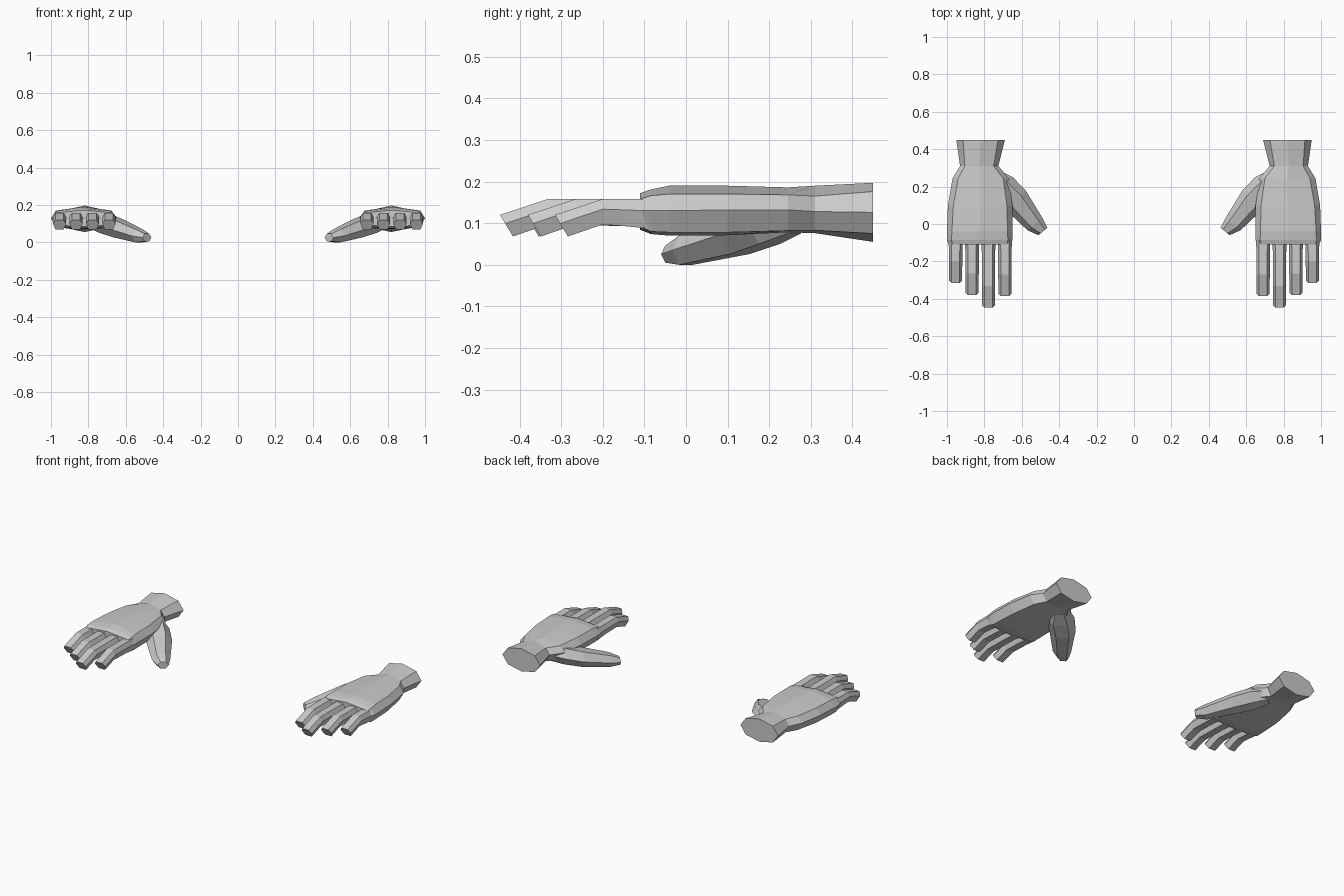
import bpy, bmesh
from mathutils import Vector

if "Cube" in bpy.data.objects:
    bpy.data.objects.remove(bpy.data.objects["Cube"])


def loft(name, rings):
    """Skin a chain of equal-sized rings, cap both ends and mirror across x."""
    bm = bmesh.new()
    rows = [[bm.verts.new(p) for p in ring] for ring in rings]
    n = len(rows[0])
    for a, b in zip(rows, rows[1:]):
        for i in range(n):
            j = (i + 1) % n
            bm.faces.new((a[i], a[j], b[j], b[i]))
    bm.faces.new(rows[0])
    bm.faces.new(rows[-1])
    bmesh.ops.recalc_face_normals(bm, faces=bm.faces)
    mesh = bpy.data.meshes.new(name)
    bm.to_mesh(mesh)
    bm.free()
    ob = bpy.data.objects.new(name, mesh)
    bpy.context.collection.objects.link(ob)
    ob.modifiers.new("mirror", 'MIRROR').use_axis[0] = True
    return ob


# Palm and wrist: octagonal sections along y
def palm_ring(y, x0, x1, inset, top, up, mid, low, bottom):
    c, h = (x0 + x1) / 2, (x1 - x0) / 2
    k = h * inset
    return [(c, y, top), (c + k, y, up), (x1, y, mid), (c + k, y, low),
            (c, y, bottom), (c - k, y, low), (x0, y, mid), (c - k, y, up)]


palm_sections = [
    (0.45, 0.69, 0.95, 0.72, 0.197, 0.176, 0.126, 0.075, 0.055),
    (0.31, 0.725, 0.93, 0.75, 0.19, 0.165, 0.128, 0.083, 0.076),
    (0.245, 0.67, 0.97, 0.80, 0.186, 0.168, 0.132, 0.082, 0.078),
    (0.10, 0.65, 0.995, 0.83, 0.19, 0.17, 0.132, 0.078, 0.071),
    (-0.04, 0.65, 1.0, 0.85, 0.19, 0.17, 0.13, 0.078, 0.070),
    (-0.085, 0.65, 1.0, 0.86, 0.181, 0.166, 0.13, 0.08, 0.074),
    (-0.11, 0.66, 0.99, 0.88, 0.172, 0.158, 0.13, 0.092, 0.084),
]
loft("palm", [palm_ring(*s) for s in palm_sections])


# Fingers: hexagonal sections, bent downwards at the last joint
def finger_ring(x, hw, yt, zt, yb, zb):
    f = hw * 0.62
    ym, zm = yt * 0.6 + yb * 0.4, zt * 0.6 + zb * 0.4
    return [(x - f, yt, zt), (x + f, yt, zt), (x + hw, ym, zm),
            (x + f, yb, zb), (x - f, yb, zb), (x - hw, ym, zm)]


for name, x, tip in (("index_finger", 0.69, -0.385), ("middle_finger", 0.778, -0.447),
                     ("ring_finger", 0.866, -0.38), ("little_finger", 0.954, -0.315)):
    bend = tip + 0.115
    loft(name, [
        finger_ring(x, 0.037, -0.08, 0.158, -0.08, 0.086),
        finger_ring(x, 0.036, -0.15, 0.158, -0.15, 0.093),
        finger_ring(x, 0.036, bend, 0.158, bend, 0.097),
        finger_ring(x, 0.035, tip, 0.12, tip + 0.031, 0.068),
    ])


# Thumb: hexagonal sections angled away from the palm
def thumb_ring(cx, cy, hw, z0, z1):
    c, side = Vector((cx, cy, 0)), Vector((-0.77, 0.64, 0))
    zm = (z0 + z1) / 2
    return [c + side * (hw * s) + Vector((0, 0, z)) for s, z in
            ((1, zm), (0.5, z1), (-0.5, z1), (-1, zm), (-0.5, z0), (0.5, z0))]


loft("thumb", [
    thumb_ring(0.487, -0.04, 0.031, 0.005, 0.046),
    thumb_ring(0.53, 0.0, 0.052, 0.0, 0.07),
    thumb_ring(0.635, 0.13, 0.074, 0.026, 0.12),
    thumb_ring(0.71, 0.20, 0.08, 0.05, 0.15),
    thumb_ring(0.77, 0.26, 0.05, 0.075, 0.16),
])
